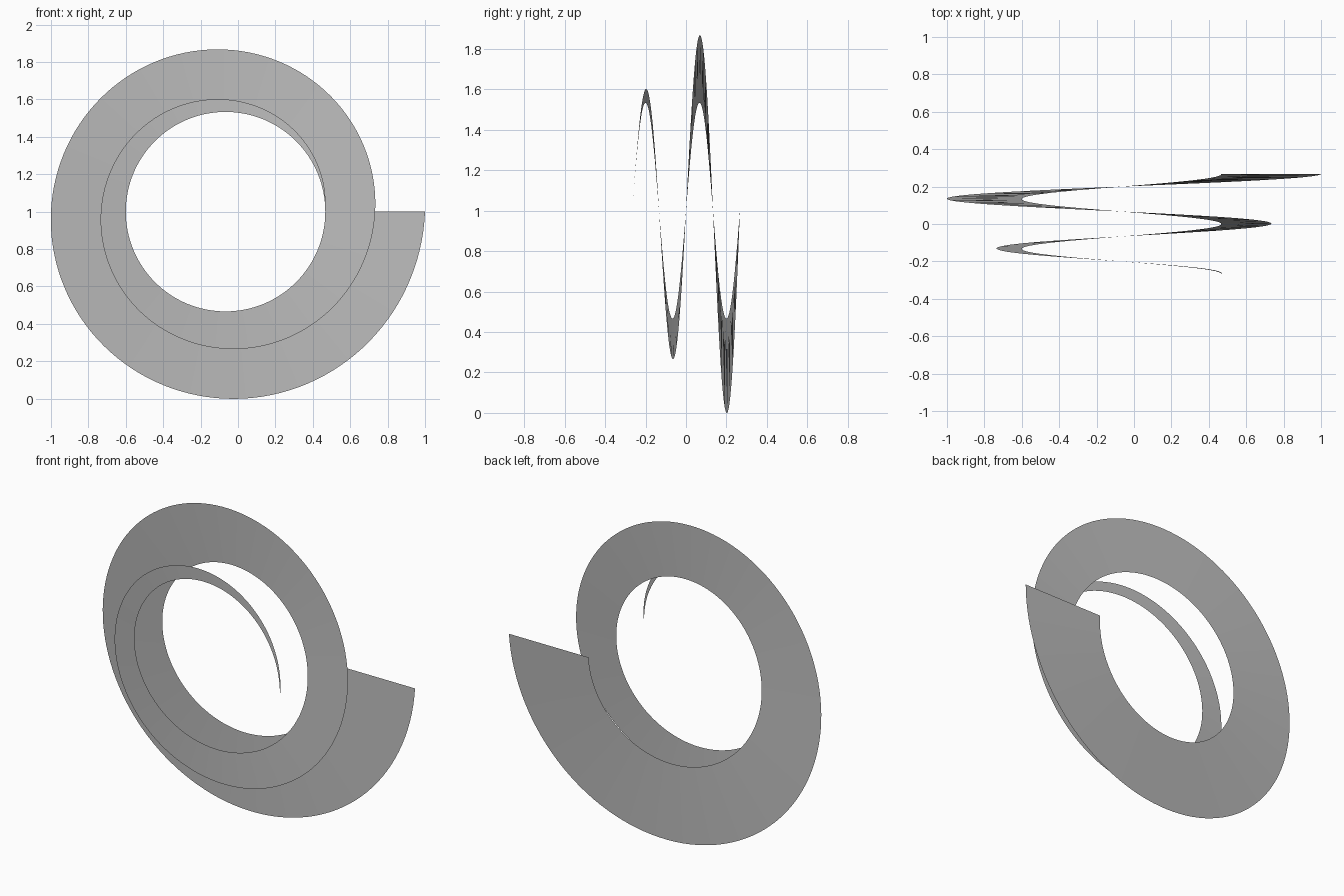
import bpy, bmesh, math

if "Cube" in bpy.data.objects:
    bpy.data.objects.remove(bpy.data.objects["Cube"])

TURNS = 2
STEPS = 128            # segments per turn
INNER = 0.5333         # constant inner radius
GROWTH = 0.26667       # ribbon width gained per turn
PITCH = 0.26667        # advance along y per turn
CX, CZ = -0.0667, 1.0  # axis position

grey = bpy.data.materials.new("mid grey")
grey.diffuse_color = (0.5, 0.5, 0.5, 1)
grey.use_nodes = True
grey.node_tree.nodes["Principled BSDF"].inputs["Base Color"].default_value = grey.diffuse_color

# Spiral ribbon: radial rungs that widen from a point while advancing to the back
bm = bmesh.new()


def point(radius, turn):
    a = turn * math.tau
    return bm.verts.new((CX + radius * math.cos(a),
                         PITCH * (turn - TURNS / 2),
                         CZ + radius * math.sin(a)))


previous = None
for i in range(TURNS * STEPS + 1):
    t = i / STEPS
    inner = point(INNER, t)
    outer = inner if i == 0 else point(INNER + GROWTH * t, t)
    if previous:
        p_in, p_out = previous
        loop = [p_in, p_out, outer, inner]
        bm.faces.new(list(dict.fromkeys(loop)))
    previous = (inner, outer)

for f in bm.faces:
    f.smooth = True

mesh = bpy.data.meshes.new("spiral_ribbon")
bm.to_mesh(mesh)
bm.free()
mesh.materials.append(grey)
ribbon = bpy.data.objects.new("spiral_ribbon", mesh)
bpy.context.collection.objects.link(ribbon)
